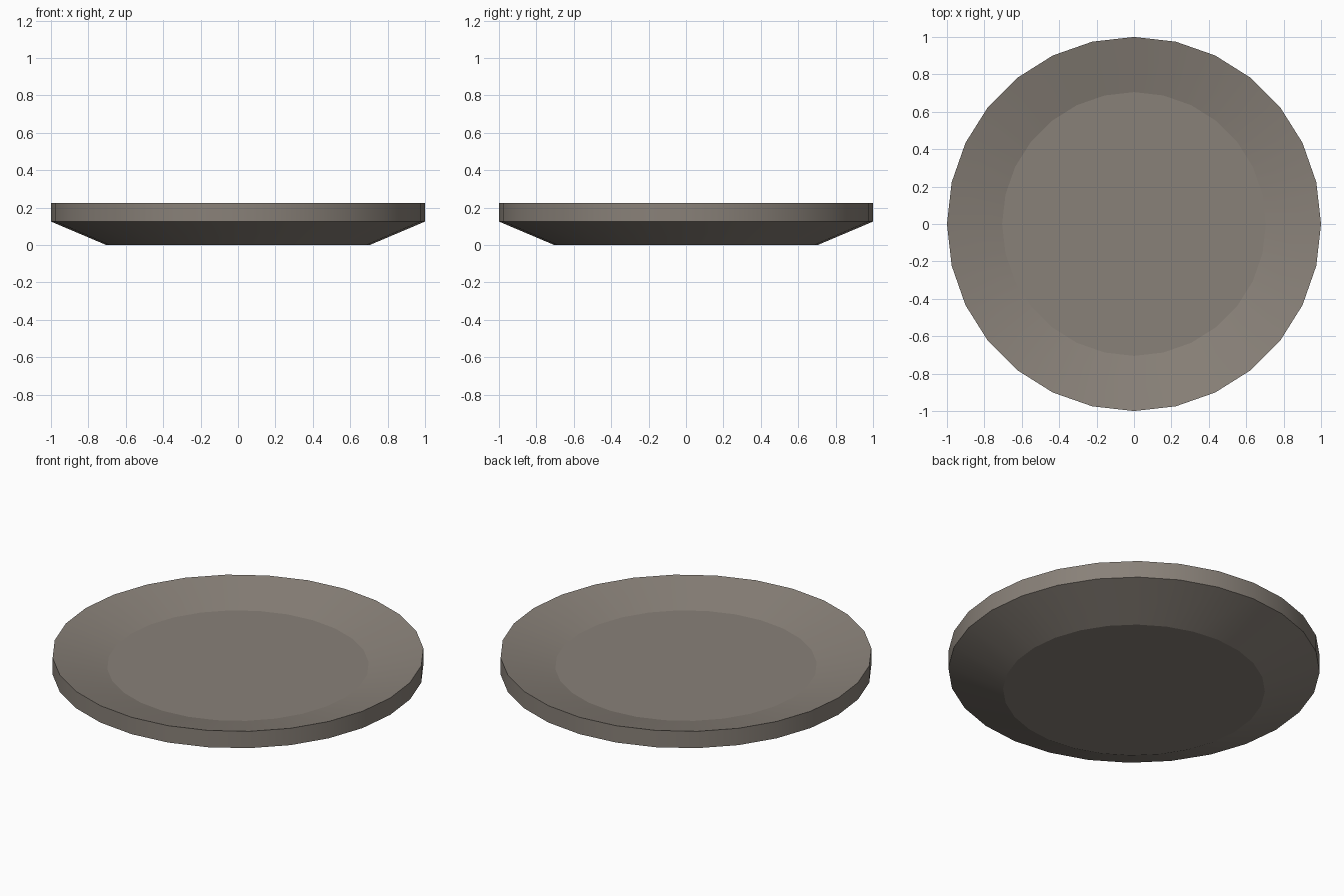
import bpy
import bmesh
from math import cos, sin, tau

cube = bpy.data.objects.get("Cube")
if cube:
    bpy.data.objects.remove(cube, do_unlink=True)

SIDES = 28
# Profile (radius, height): base edge, lower rim, upper rim, dish floor edge
PROFILE = [(0.705, 0.0), (1.0, 0.125), (1.0, 0.225), (0.705, 0.15)]

# Warm grey material
clay = bpy.data.materials.new("warm_grey")
clay.use_nodes = True
colour = (0.25, 0.22, 0.19, 1)
clay.diffuse_color = colour
clay.node_tree.nodes["Principled BSDF"].inputs["Base Color"].default_value = colour

# Shallow plate: rings joined by bands, capped with a base and a sunken floor
bm = bmesh.new()
rings = [[bm.verts.new((r * cos(tau * i / SIDES), r * sin(tau * i / SIDES), z))
          for i in range(SIDES)] for r, z in PROFILE]
for low, high in zip(rings, rings[1:]):
    for i in range(SIDES):
        j = (i + 1) % SIDES
        bm.faces.new((low[i], low[j], high[j], high[i]))
bm.faces.new(rings[0][::-1])
bm.faces.new(rings[-1])

# Smooth around the plate, with crisp creases along each ring
for face in bm.faces:
    face.smooth = True
for ring in rings:
    for i in range(SIDES):
        bm.edges.get((ring[i], ring[(i + 1) % SIDES])).smooth = False

mesh = bpy.data.meshes.new("plate")
bm.to_mesh(mesh)
bm.free()
mesh.materials.append(clay)
plate = bpy.data.objects.new("plate", mesh)
bpy.context.collection.objects.link(plate)
